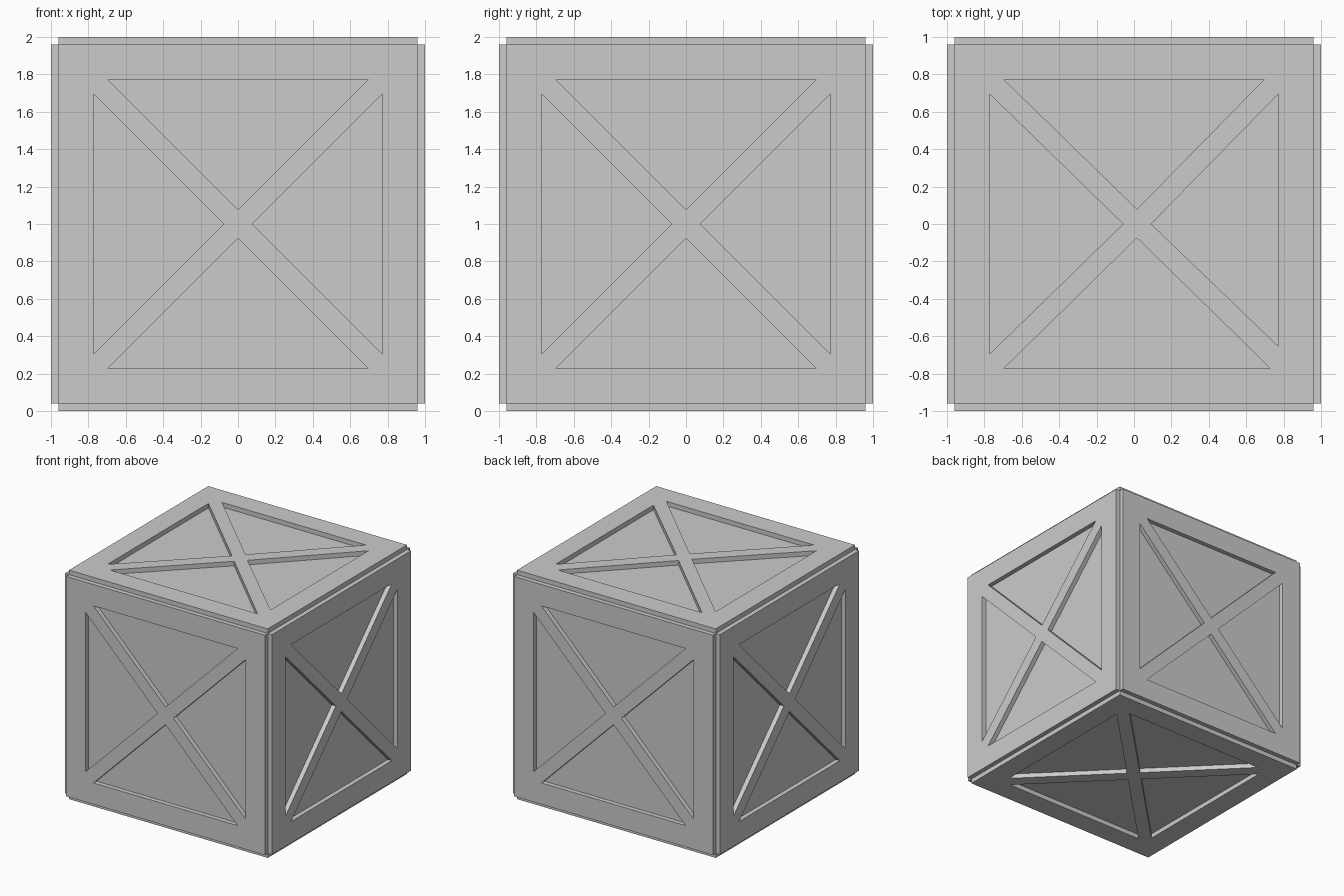
import bpy
import bmesh
from math import radians
from mathutils import Matrix, Vector

if "Cube" in bpy.data.objects:
    bpy.data.objects.remove(bpy.data.objects["Cube"], do_unlink=True)

CORE = 0.96      # half size of the inner box and of each panel
DEPTH = 0.04     # panel thickness
EDGE = 0.773     # inner edge of the panel frame
GAP = 0.077      # distance from panel centre to each recess tip
CORNER = EDGE - GAP

grey = bpy.data.materials.new("crate_grey")
grey.use_nodes = True
grey.diffuse_color = (0.6, 0.6, 0.6, 1)
grey.node_tree.nodes["Principled BSDF"].inputs["Base Color"].default_value = (0.6, 0.6, 0.6, 1)


def finish(bm, name):
    bmesh.ops.recalc_face_normals(bm, faces=bm.faces)
    mesh = bpy.data.meshes.new(name)
    bm.to_mesh(mesh)
    bm.free()
    mesh.materials.append(grey)
    obj = bpy.data.objects.new(name, mesh)
    bpy.context.collection.objects.link(obj)
    return obj


def panel(name, rotation, recesses):
    """Square plate with four triangular openings, laid on one side of the core."""
    bm = bmesh.new()
    square = [(-CORE, -CORE), (CORE, -CORE), (CORE, CORE), (-CORE, CORE)]
    for loop in [square] + recesses:
        verts = [bm.verts.new((x, y, CORE)) for x, y in loop]
        for a, b in zip(verts, verts[1:] + verts[:1]):
            bm.edges.new((a, b))
    bmesh.ops.triangle_fill(bm, edges=bm.edges[:], use_beauty=True, normal=(0, 0, 1))
    bmesh.ops.dissolve_limit(bm, angle_limit=radians(1), verts=bm.verts[:], edges=bm.edges[:])
    result = bmesh.ops.extrude_face_region(bm, geom=bm.faces[:])
    top = [g for g in result["geom"] if isinstance(g, bmesh.types.BMVert)]
    bmesh.ops.translate(bm, verts=top, vec=(0, 0, DEPTH))
    # The hidden underside rests on the core and is left open
    under = [f for f in bm.faces if all(v.co.z < CORE + DEPTH / 2 for v in f.verts)]
    bmesh.ops.delete(bm, geom=under, context="FACES_ONLY")
    bmesh.ops.recalc_face_normals(bm, faces=bm.faces)
    bm.transform(Matrix.Translation((0, 0, 1)) @ rotation)
    return finish(bm, name)


# Inner box forming the recess floors and notched edges
bm = bmesh.new()
bmesh.ops.create_cube(bm, size=2 * CORE)
bm.transform(Matrix.Translation((0, 0, 1)))
finish(bm, "crate_core")

# Regular cross brace: one triangle turned four times
triangle = [Vector((-CORNER, EDGE)), Vector((CORNER, EDGE)), Vector((0, GAP))]
regular = [[Matrix.Rotation(radians(90 * i), 2) @ p for p in triangle] for i in range(4)]

# Lid brace is slightly off centre, with one wider strut
lid = [
    [(-CORNER, EDGE), (CORNER, EDGE), (0.016, 0.08)],
    [(-EDGE, CORNER), (-EDGE, -CORNER), (-0.058, 0)],
    [(-CORNER, -EDGE), (0.73, -EDGE), (0.016, -0.075)],
    [(EDGE, CORNER), (EDGE, -0.655), (0.092, 0)],
]

panel("top_panel", Matrix.Identity(4), lid)
panel("bottom_panel", Matrix.Rotation(radians(180), 4, "X"), regular)
for i, side in enumerate(("front", "left", "back", "right")):
    turn = Matrix.Rotation(radians(90 * i), 4, "Z") @ Matrix.Rotation(radians(90), 4, "X")
    panel(side + "_panel", turn, regular)
